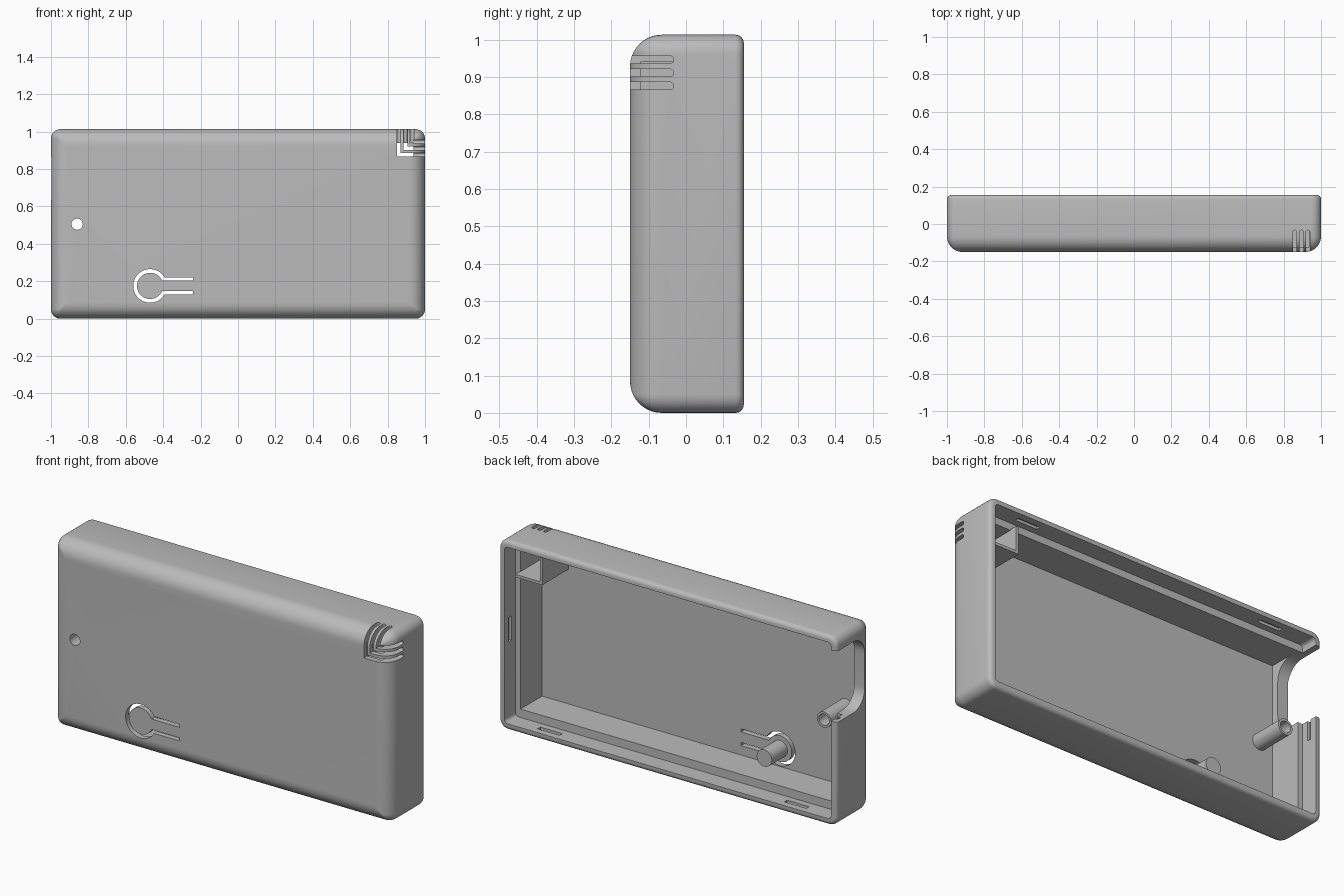
import bpy, bmesh, math
from math import sin, cos, pi, asin

if "Cube" in bpy.data.objects:
    bpy.data.objects.remove(bpy.data.objects["Cube"])

grey = bpy.data.materials.new("plastic_grey")
grey.use_nodes = True
grey.diffuse_color = (0.5, 0.5, 0.5, 1)
grey.node_tree.nodes["Principled BSDF"].inputs["Base Color"].default_value = (0.5, 0.5, 0.5, 1)

FRONT, BACK, TOP = -0.15, 0.155, 1.013


def loft(name, rings):
    """Closed solid through rings of equal point count."""
    bm = bmesh.new()
    loops = [[bm.verts.new(p) for p in ring] for ring in rings]
    n = len(loops[0])
    for a, b in zip(loops, loops[1:]):
        for i in range(n):
            j = (i + 1) % n
            bm.faces.new((a[i], a[j], b[j], b[i]))
    bm.faces.new(loops[0])
    bm.faces.new(loops[-1])
    bmesh.ops.recalc_face_normals(bm, faces=bm.faces)
    mesh = bpy.data.meshes.new(name)
    bm.to_mesh(mesh)
    bm.free()
    mesh.materials.append(grey)
    ob = bpy.data.objects.new(name, mesh)
    bpy.context.collection.objects.link(ob)
    return ob


def prism(name, outline, axis, a, b):
    """Extrude a 2D outline along an axis from a to b."""
    place = {"x": lambda u, v, t: (t, u, v),
             "y": lambda u, v, t: (u, t, v),
             "z": lambda u, v, t: (u, v, t)}[axis]
    return loft(name, [[place(u, v, t) for u, v in outline] for t in (a, b)])


def arc(cx, cy, r, start, end, steps):
    return [(cx + r * cos(start + (end - start) * i / steps),
             cy + r * sin(start + (end - start) * i / steps)) for i in range(steps + 1)]


def rounded(u0, u1, v0, v1, r, steps=6):
    corners = [(u1 - r, v1 - r), (u0 + r, v1 - r), (u0 + r, v0 + r), (u1 - r, v0 + r)]
    return [p for k, (u, v) in enumerate(corners)
            for p in arc(u, v, r, k * pi / 2, (k + 1) * pi / 2, steps)]


def rect(u0, u1, v0, v1):
    return [(u0, v0), (u1, v0), (u1, v1), (u0, v1)]


def circle(cx, cy, r, n=32):
    return arc(cx, cy, r, 0, 2 * pi, n)[:-1]


def cut(target, tool):
    tool.hide_render = True
    mod = target.modifiers.new("cut", "BOOLEAN")
    mod.operation = "DIFFERENCE"
    mod.solver = "EXACT"
    mod.object = tool
    bpy.context.view_layer.objects.active = target
    bpy.ops.object.modifier_apply(modifier=mod.name)
    bpy.data.objects.remove(tool)


# Outer case: large fillet at the front, small one at the back
profile = []
R, S, N = 0.085, 0.022, 10
for i in range(N + 1):
    t = i / N * pi / 2
    profile.append((FRONT + R * (1 - cos(t)), R * (1 - sin(t))))
for i in range(5):
    t = i / 4 * pi / 2
    profile.append((BACK - S * (1 - sin(t)), S * (1 - cos(t))))
shell = loft("case_shell", [
    [(u, y, v) for u, v in rounded(d - 1, 1 - d, d, TOP - d, max(0.05 - d, 0.006))]
    for y, d in profile])

# Main cavity and the stepped rim for the missing lid
cut(shell, prism("cavity", rect(-0.937, 0.937, 0.08, 0.94), "y", -0.122, 0.3))
cut(shell, prism("rim_step", rounded(-0.966, 0.966, 0.035, 0.978, 0.02), "y", 0.06, 0.3))

# Snap recesses inside the rim
for x in (-0.73, 0.73):
    for z in (0.035, 0.978):
        cut(shell, prism("snap", rect(x - 0.065, x + 0.065, 0.095, 0.118), "z", z - 0.014, z + 0.014))
for x in (-0.966, 0.966):
    cut(shell, prism("snap", rect(0.095, 0.118, 0.455, 0.585), "x", x - 0.014, x + 0.014))

# Cable notch in the side wall, open to the back
cut(shell, prism("notch", rounded(-0.084, 0.4, 0.56, 0.94, 0.1, 10), "x", -1.1, -0.9))

# Nested vent slots wrapping round the upper corner
for i in range(3):
    x, z = 0.85 + 0.035 * i, 0.866 + 0.035 * i
    cut(shell, prism("vent", rounded(-0.3, -0.033, z, z + 0.02, 0.0095), "x", x, 1.1))
    cut(shell, prism("vent", rounded(x, x + 0.02, -0.3, -0.033, 0.0095), "z", z, 1.1))

# Flexible push button: keyhole-shaped slot
bx, bz, outer, inner, end = -0.47, 0.175, 0.09, 0.07, -0.24
ho, hi = 0.045, 0.028
ao, ai = asin(ho / outer), asin(hi / inner)
keyhole = ([(end, bz + ho)] + arc(bx, bz, outer, ao, 2 * pi - ao, 36) + [(end, bz - ho), (end, bz - hi)]
           + arc(bx, bz, inner, 2 * pi - ai, ai, 36) + [(end, bz + hi)])
cut(shell, prism("button_slot", keyhole, "y", -0.3, -0.1))
post = prism("button_post", circle(bx, bz, 0.045), "y", -0.135, 0.01)

# Small round hole with a tube behind it
hx, hz = -0.86, 0.505
cut(shell, prism("hole", circle(hx, hz, 0.03), "y", -0.3, 0))
tube = prism("hole_tube", circle(hx, hz, 0.042), "y", -0.135, 0.063)
cut(tube, prism("bore", circle(hx, hz, 0.03), "y", -0.3, 0.2))

# Baffle walls around the vent corner
wall = prism("baffle_wall", rect(0.78, 0.795, 0.80, 0.945), "y", -0.13, 0.1)
shelf = prism("baffle_shelf", rect(0.795, 0.94, 0.80, 0.815), "y", -0.13, 0.1)

for ob in (shell, post, tube, wall, shelf):
    bpy.ops.object.select_all(action="DESELECT")
    ob.select_set(True)
    bpy.context.view_layer.objects.active = ob
    bpy.ops.object.shade_smooth_by_angle(angle=math.radians(30))
